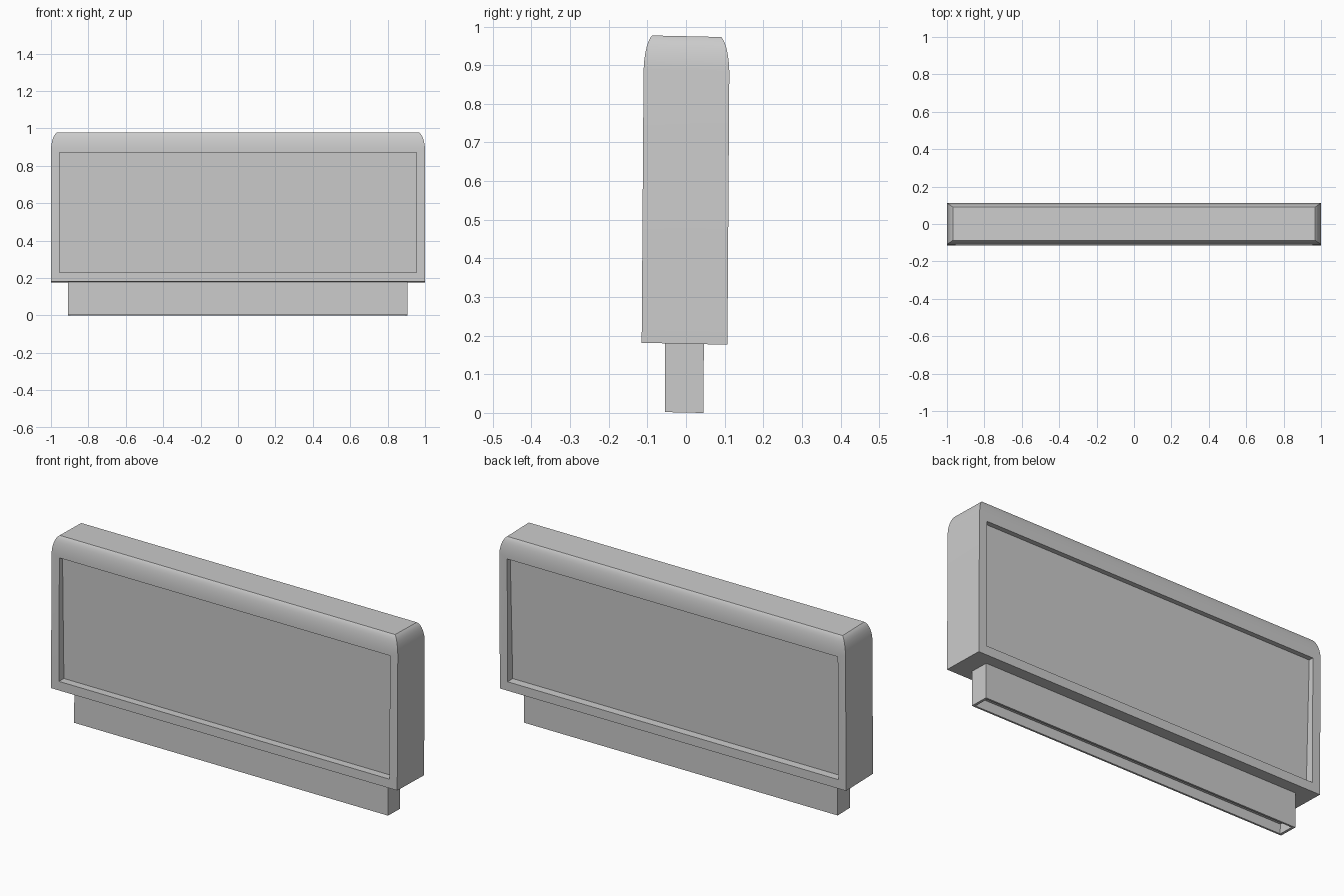
import bpy
import bmesh
from mathutils import Matrix

if "Cube" in bpy.data.objects:
    bpy.data.objects.remove(bpy.data.objects["Cube"])

# The whole model leans very slightly
LEAN = Matrix(((1, 0, 0, 0),
               (0, 1, 0.007, -0.005),
               (0, -0.022, 1, 0.001),
               (0, 0, 0, 1)))


def loft(name, rings):
    """Closed solid from rectangular rings (x0, x1, y0, y1, z)."""
    bm = bmesh.new()
    loops = [[bm.verts.new(p) for p in ((x0, y0, z), (x1, y0, z), (x1, y1, z), (x0, y1, z))]
             for x0, x1, y0, y1, z in rings]
    bm.faces.new(loops[0])
    bm.faces.new(loops[-1])
    for a, b in zip(loops, loops[1:]):
        for i in range(4):
            j = (i + 1) % 4
            bm.faces.new((a[i], a[j], b[j], b[i]))
    bmesh.ops.recalc_face_normals(bm, faces=bm.faces)
    mesh = bpy.data.meshes.new(name)
    bm.to_mesh(mesh)
    bm.free()
    obj = bpy.data.objects.new(name, mesh)
    bpy.context.collection.objects.link(obj)
    return obj


def cut(obj, cutter):
    """Subtract the cutter, apply, and delete it."""
    mod = obj.modifiers.new("cut", 'BOOLEAN')
    mod.operation = 'DIFFERENCE'
    mod.solver = 'EXACT'
    mod.object = cutter
    bpy.context.view_layer.objects.active = obj
    bpy.ops.object.modifier_apply(modifier=mod.name)
    bpy.data.objects.remove(cutter)


# Main shell: upright slab whose upper edges curve in to a flat top
HALF_X, HALF_Y = 1.0, 0.111
profile = [(0, 0.178), (0, 0.885), (0.002, 0.908), (0.006, 0.928),
           (0.011, 0.945), (0.017, 0.958), (0.024, 0.968), (0.031, 0.974)]
shell = loft("shell", [(-HALF_X + d, HALF_X - d, -HALF_Y + d * 0.7, HALF_Y - d * 0.7, z)
                       for d, z in profile])

# Label recesses on both faces, a little deeper at the bottom
for side in (-1, 1):
    inner_low, inner_high, outer = HALF_Y - 0.042, HALF_Y - 0.026, HALF_Y + 0.1
    cutter = loft("recess_cutter", [(-0.955, 0.955, side * inner_low, side * outer, 0.225),
                                    (-0.955, 0.955, side * inner_high, side * outer, 0.868)])
    cutter.hide_render = True
    cut(shell, cutter)

# Connector: narrower plug below, hollow from underneath
connector = loft("connector", [(-0.908, 0.905, -0.05, 0.05, 0.0),
                               (-0.908, 0.905, -0.05, 0.05, 0.178)])
slot = loft("slot_cutter", [(-0.895, 0.892, -0.04, 0.04, -0.1),
                            (-0.895, 0.892, -0.04, 0.04, 0.05)])
slot.hide_render = True
cut(connector, slot)

# Lean and shading
for obj in (shell, connector):
    obj.data.transform(LEAN)
    bpy.ops.object.select_all(action='DESELECT')
    obj.select_set(True)
    bpy.context.view_layer.objects.active = obj
    bpy.ops.object.shade_smooth_by_angle(angle=0.44)
